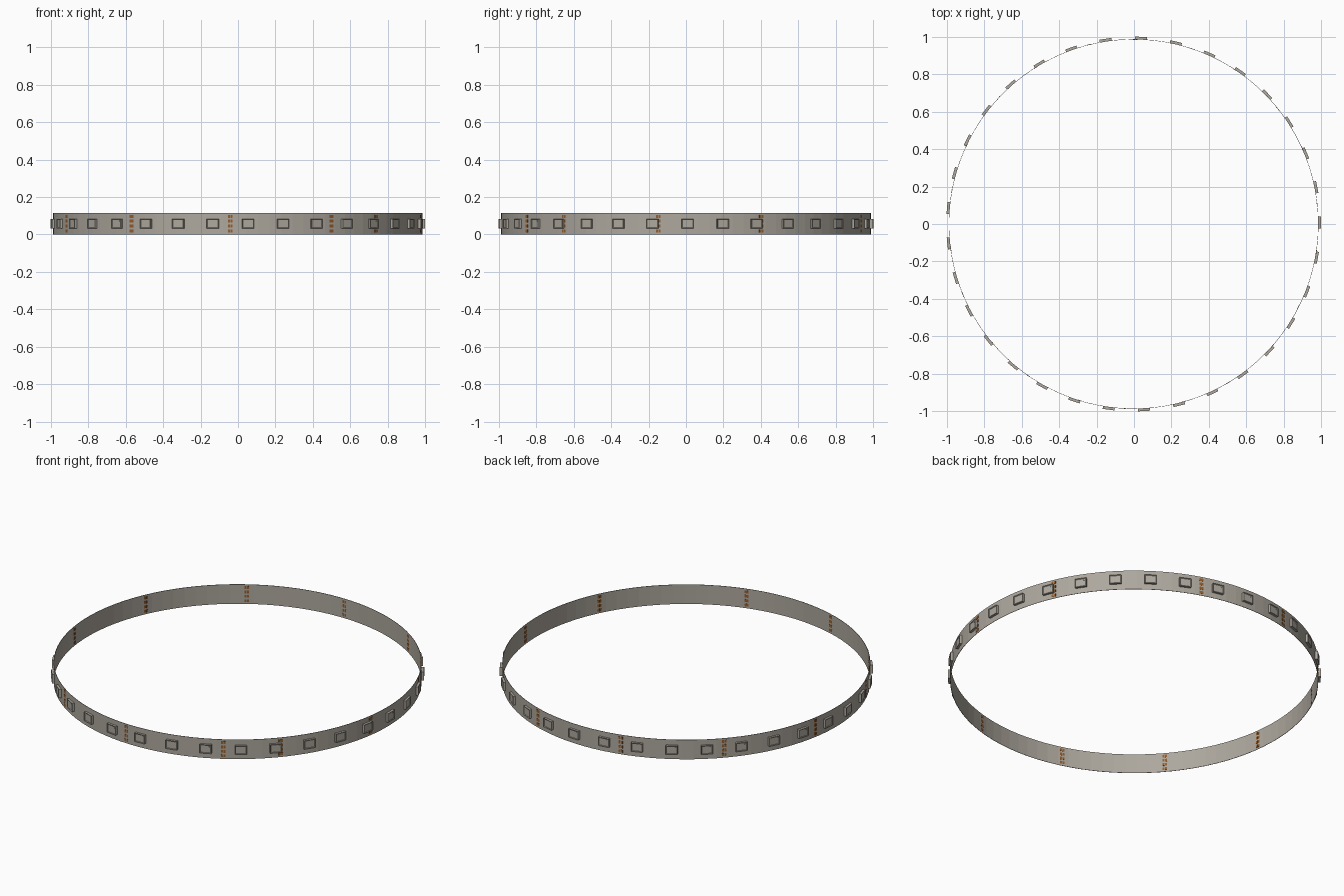
import bpy, bmesh, math
from mathutils import Matrix, Vector

if "Cube" in bpy.data.objects:
    bpy.data.objects.remove(bpy.data.objects["Cube"])

R, H, CX = 0.988, 0.115, -0.002   # ring radius, strip height, small centring shift
N_LED, STEP = 33, 360 / 33


def material(name, rgb):
    m = bpy.data.materials.new(name)
    m.diffuse_color = (*rgb, 1)
    m.use_nodes = True
    m.node_tree.nodes["Principled BSDF"].inputs["Base Color"].default_value = m.diffuse_color
    return m


strip_mat = material("warm grey strip", (0.42, 0.39, 0.34))
copper_mat = material("copper", (0.30, 0.11, 0.025))


def finish(bm, name, mat):
    bmesh.ops.recalc_face_normals(bm, faces=bm.faces)
    me = bpy.data.meshes.new(name)
    bm.to_mesh(me)
    bm.free()
    me.materials.append(mat)
    ob = bpy.data.objects.new(name, me)
    ob.location.x = CX
    bpy.context.collection.objects.link(ob)
    return ob


def radial_box(bm, deg, r0, r1, width, z0, z1, shift=0):
    """Box on the ring; local x points outwards, local y along the strip."""
    m = (Matrix.Rotation(math.radians(deg), 4, 'Z')
         @ Matrix.Translation(((r0 + r1) / 2, shift, (z0 + z1) / 2))
         @ Matrix.Diagonal((r1 - r0, width, z1 - z0, 1)))
    return bmesh.ops.create_cube(bm, size=1, matrix=m)["verts"]


# Thin flexible band, closed into a ring
bm = bmesh.new()
SEG = 99
rings = []
for i in range(SEG):
    a = 2 * math.pi * i / SEG
    rings.append([bm.verts.new((r * math.cos(a), r * math.sin(a), z))
                  for r, z in ((R, 0), (R, H), (R - 0.002, H), (R - 0.002, 0))])
for i in range(SEG):
    p, q = rings[i], rings[(i + 1) % SEG]
    for j in range(4):
        k = (j + 1) % 4
        bm.faces.new((p[j], q[j], q[k], p[k]))
finish(bm, "flexible_band", strip_mat)

# Light housings with a recessed square window and a corner mark
bm = bmesh.new()
for k in range(N_LED):
    deg = k * STEP + 0.5
    out = Vector((math.cos(math.radians(deg)), math.sin(math.radians(deg)), 0))
    verts = radial_box(bm, deg, R - 0.001, 1.001, 0.064, 0.033, 0.084)
    faces = {f for v in verts for f in v.link_faces}
    front = max(faces, key=lambda f: f.calc_center_median().dot(out))
    bmesh.ops.inset_region(bm, faces=[front], thickness=0.006)
    bmesh.ops.translate(bm, verts=front.verts, vec=out * -0.003)
    radial_box(bm, deg, 0.997, 0.9995, 0.006, 0.070, 0.076, 0.020)
finish(bm, "light_housings", strip_mat)


# Solder pads: four pairs at each cut line, every third light
def pad_group(bm, deg, r0, r1):
    for z in (0.019, 0.045, 0.071, 0.097):
        for s in (-0.0065, 0.0065):
            radial_box(bm, deg, r0, r1, 0.011, z - 0.008, z + 0.008, s)


outer, inner = bmesh.new(), bmesh.new()
for i in range(11):
    a = 71.4 + i * 3 * STEP          # outside for eight groups, then inside
    b = 89.5 + i * 3 * STEP          # inside first, then outside
    for deg, is_outer in ((a, i < 8), (b, i > 6 and i < 10)):
        if is_outer:
            pad_group(outer, deg, R - 0.001, R + 0.001)
        else:
            pad_group(inner, deg, R - 0.0035, R - 0.001)
finish(outer, "outer_solder_pads", copper_mat)
finish(inner, "inner_solder_pads", copper_mat)
